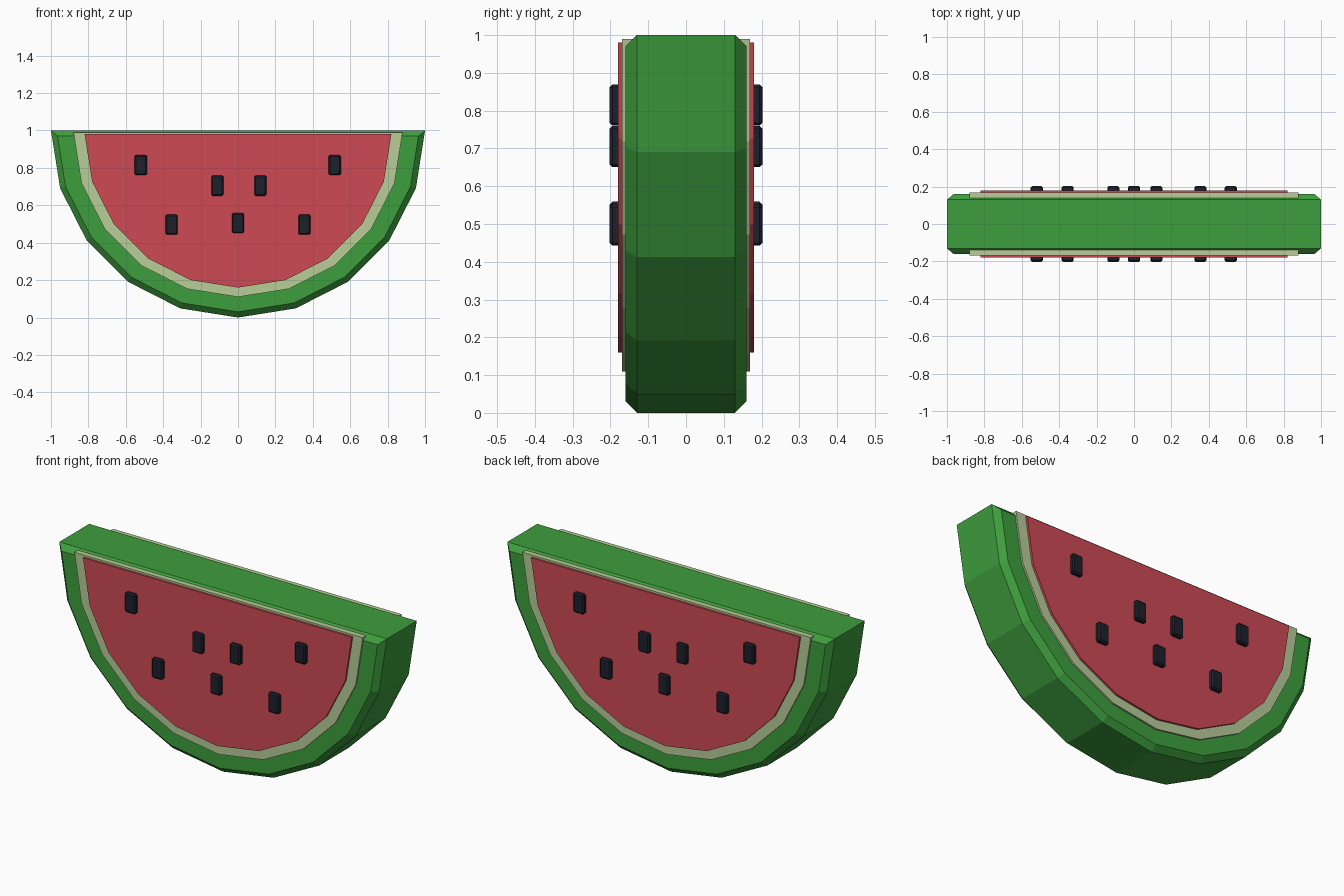
import bpy, bmesh
from math import sin, cos, pi

cube = bpy.data.objects.get("Cube")
if cube:
    bpy.data.objects.remove(cube, do_unlink=True)


def material(name, rgb):
    mat = bpy.data.materials.new(name)
    mat.use_nodes = True
    mat.diffuse_color = (*rgb, 1)
    mat.node_tree.nodes["Principled BSDF"].inputs["Base Color"].default_value = (*rgb, 1)
    return mat


green = material("rind green", (0.048, 0.345, 0.047))
pale = material("pale green", (0.48, 0.61, 0.315))
red = material("flesh red", (0.62, 0.067, 0.091))
black = material("seed black", (0.013, 0.015, 0.025))


def finish(name, bm, mat):
    bmesh.ops.recalc_face_normals(bm, faces=bm.faces)
    mesh = bpy.data.meshes.new(name)
    bm.to_mesh(mesh)
    bm.free()
    mesh.materials.append(mat)
    obj = bpy.data.objects.new(name, mesh)
    bpy.context.collection.objects.link(obj)
    return obj


def half_disc(name, radius, top, half_depth, mat, bevel=0):
    """Lower half of a twenty-sided disc, extruded through the slice."""
    bm = bmesh.new()
    angles = [pi + pi * i / 10 for i in range(11)]
    face = bm.faces.new([bm.verts.new((radius * cos(a), -half_depth, top + radius * sin(a)))
                         for a in angles])
    ext = bmesh.ops.extrude_face_region(bm, geom=[face], use_keep_orig=True)
    moved = [g for g in ext["geom"] if isinstance(g, bmesh.types.BMVert)]
    bmesh.ops.translate(bm, verts=moved, vec=(0, 2 * half_depth, 0))
    bmesh.ops.recalc_face_normals(bm, faces=bm.faces)
    if bevel:
        # chamfer only the outlines of the two flat faces
        rims = [e for e in bm.edges if abs(e.verts[0].co.y - e.verts[1].co.y) < 1e-5]
        bmesh.ops.bevel(bm, geom=rims, offset=bevel, segments=1, affect='EDGES')
    return finish(name, bm, mat)


# Layers of the slice
half_disc("rind", 1.0, 1.0, 0.16, green, 0.03)
half_disc("pale_layer", 0.88, 0.99, 0.169, pale)
half_disc("flesh", 0.82, 0.98, 0.18, red)

# Seeds poking out of both faces
seeds = [(-0.52, 0.815), (0.517, 0.815), (-0.11, 0.705), (0.12, 0.705),
         (-0.355, 0.497), (0.355, 0.497), (0, 0.505)]
for i, (x, z) in enumerate(seeds):
    bm = bmesh.new()
    bmesh.ops.create_cube(bm, size=1)
    bmesh.ops.scale(bm, verts=bm.verts, vec=(0.065, 0.404, 0.108))
    bmesh.ops.bevel(bm, geom=bm.edges[:], offset=0.007, segments=1, affect='EDGES')
    seed = finish(f"seed_{i + 1}", bm, black)
    seed.location = (x, 0, z)
